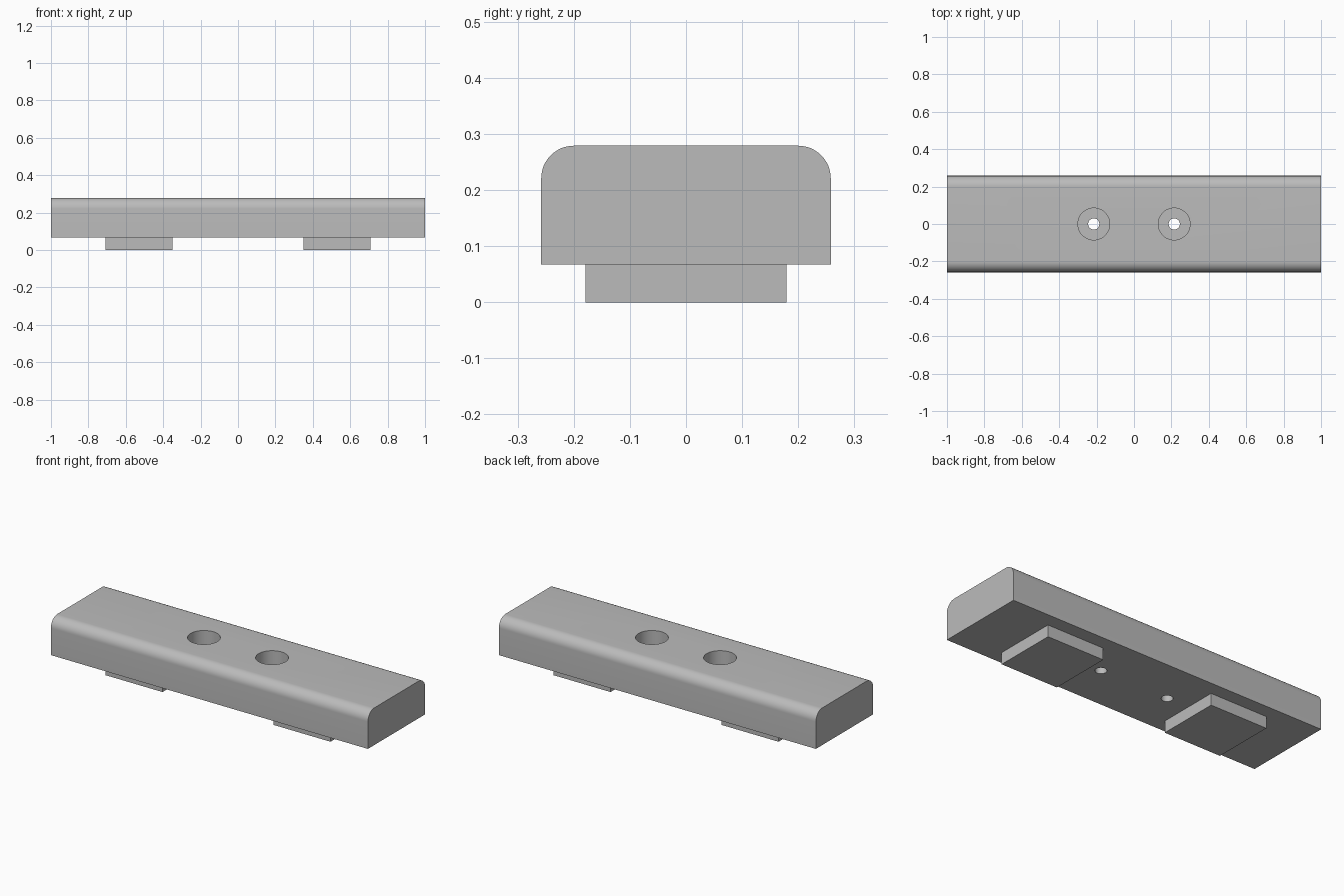
import bpy
import bmesh
from math import radians

old = bpy.data.objects.get("Cube")
if old:
    bpy.data.objects.remove(old, do_unlink=True)

LENGTH, WIDTH = 2.0, 0.516
PAD_TOP, TOP = 0.067, 0.279
ROUND = 0.058
HOLE_X, HOLE_R = 0.215, 0.03
BORE_R, BORE_FLOOR = 0.085, 0.14
PAD_X, PAD_SIZE = 0.53, 0.359

grey = bpy.data.materials.new("grey")
grey.use_nodes = True
colour = (0.5, 0.5, 0.5, 1)
grey.diffuse_color = colour
grey.node_tree.nodes["Principled BSDF"].inputs["Base Color"].default_value = colour


def box(name, x, size_x, size_y, z0, z1):
    bpy.ops.mesh.primitive_cube_add(size=1, location=(x, 0, (z0 + z1) / 2))
    ob = bpy.context.object
    ob.name = name
    ob.scale = (size_x, size_y, z1 - z0)
    bpy.ops.object.transform_apply(location=True, rotation=False, scale=True)
    ob.data.materials.append(grey)
    return ob


def drill(target, x, radius, z0, z1):
    """Cut a round vertical hole, then discard the cutter."""
    bpy.ops.mesh.primitive_cylinder_add(
        vertices=48, radius=radius, depth=z1 - z0, location=(x, 0, (z0 + z1) / 2))
    cutter = bpy.context.object
    cutter.hide_render = True
    cutter.data.materials.append(grey)
    mod = target.modifiers.new("hole", "BOOLEAN")
    mod.operation = "DIFFERENCE"
    mod.solver = "EXACT"
    mod.object = cutter
    bpy.context.view_layer.objects.active = target
    bpy.ops.object.modifier_apply(modifier=mod.name)
    bpy.data.objects.remove(cutter, do_unlink=True)


# Bar with its two long top edges rounded
bar = box("bar", 0, LENGTH, WIDTH, PAD_TOP, TOP)
bm = bmesh.new()
bm.from_mesh(bar.data)
long_top = [e for e in bm.edges
            if all(v.co.z > TOP - 0.01 for v in e.verts)
            and abs(e.verts[0].co.x - e.verts[1].co.x) > 1]
bmesh.ops.bevel(bm, geom=long_top, offset=ROUND, segments=12, profile=0.5, affect="EDGES")
bm.to_mesh(bar.data)
bm.free()

# Counterbored screw holes
for side in (-1, 1):
    drill(bar, side * HOLE_X, BORE_R, BORE_FLOOR, TOP + 0.1)
    drill(bar, side * HOLE_X, HOLE_R, 0, TOP + 0.1)

bpy.ops.object.select_all(action="DESELECT")
bar.select_set(True)
bpy.context.view_layer.objects.active = bar
bpy.ops.object.shade_smooth_by_angle(angle=radians(30))

# Square pads underneath
for name, side in (("left_pad", 1), ("right_pad", -1)):
    box(name, side * PAD_X, PAD_SIZE, PAD_SIZE, 0, PAD_TOP)
